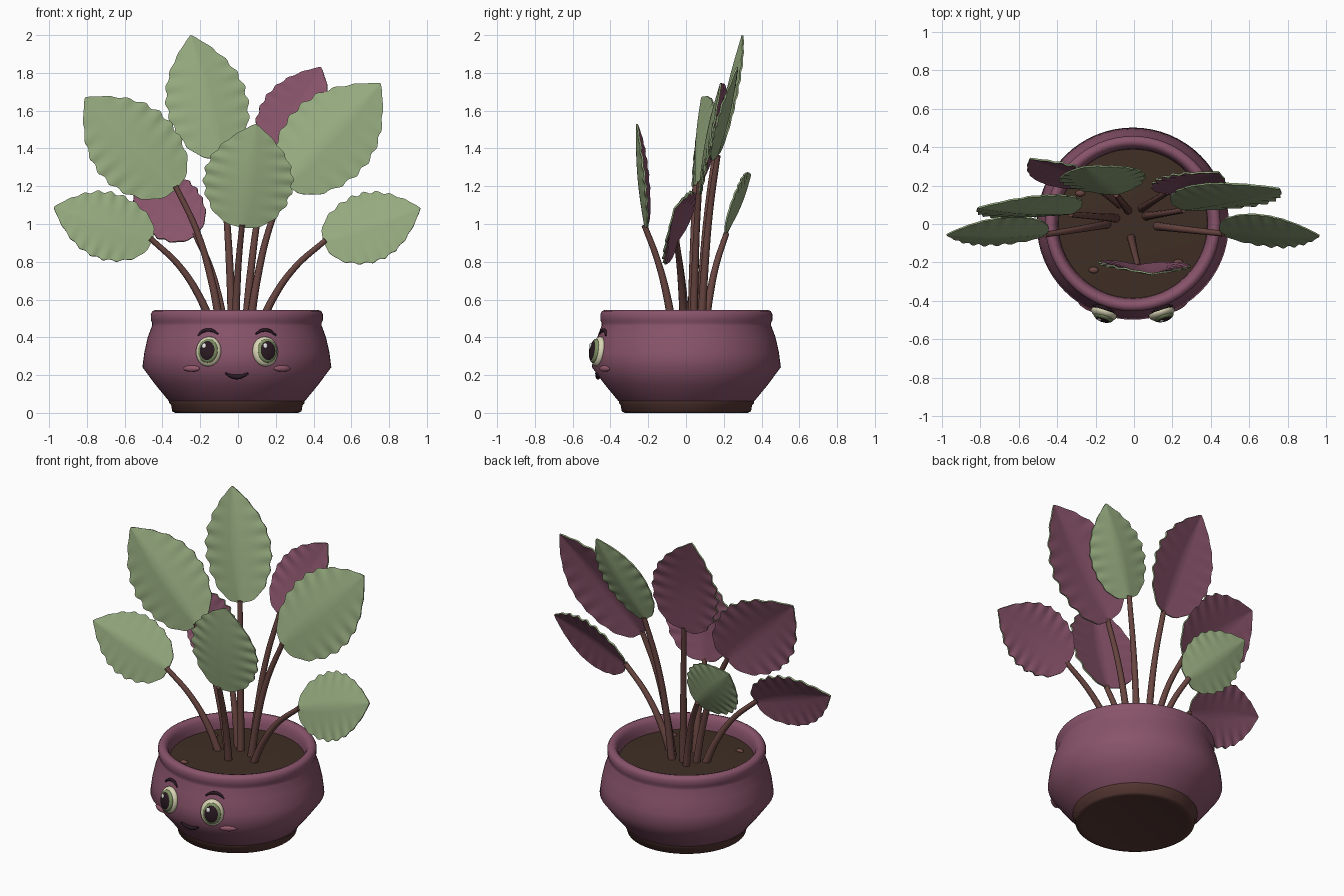
import bpy, bmesh, math
from mathutils import Vector, Matrix

cube = bpy.data.objects.get("Cube")
if cube:
    bpy.data.objects.remove(cube)


def material(name, rgb):
    m = bpy.data.materials.new(name)
    m.use_nodes = True
    m.diffuse_color = (*rgb, 1)
    m.node_tree.nodes["Principled BSDF"].inputs["Base Color"].default_value = (*rgb, 1)
    return m


plum = material("plum", (.25, .088, .145))
green = material("leaf green", (.30, .40, .21))
stem_brown = material("stem brown", (.14, .06, .052))
soil_brown = material("soil brown", (.05, .028, .018))
foot_brown = material("foot brown", (.09, .038, .032))
cream = material("cream", (.68, .65, .45))
iris_green = material("iris green", (.20, .27, .12))
dark = material("dark", (.022, .01, .015))
blush = material("blush pink", (.30, .10, .15))
white = material("white", (.9, .9, .88))

CENTRE = Vector((-.006, .002, 0))


def smooth(ob, angle):
    bpy.ops.object.select_all(action='DESELECT')
    ob.select_set(True)
    bpy.context.view_layer.objects.active = ob
    bpy.ops.object.shade_smooth_by_angle(angle=math.radians(angle))


def finish(name, bm, mats, angle=70):
    me = bpy.data.meshes.new(name)
    bm.to_mesh(me)
    bm.free()
    for m in mats:
        me.materials.append(m)
    ob = bpy.data.objects.new(name, me)
    bpy.context.collection.objects.link(ob)
    smooth(ob, angle)
    return ob


def lathe(name, profile, mat):
    bm = bmesh.new()
    vs = [bm.verts.new((r, 0, z)) for r, z in profile]
    es = [bm.edges.new(p) for p in zip(vs, vs[1:])]
    bmesh.ops.spin(bm, geom=vs + es, cent=(0, 0, 0), axis=(0, 0, 1),
                   angle=math.tau, steps=64, use_duplicate=False)
    bmesh.ops.remove_doubles(bm, verts=bm.verts, dist=.0004)
    bmesh.ops.recalc_face_normals(bm, faces=bm.faces)
    bmesh.ops.translate(bm, verts=bm.verts, vec=CENTRE)
    finish(name, bm, [mat])


def blob(name, matrix, size, mat, segments=24):
    bm = bmesh.new()
    bmesh.ops.create_uvsphere(bm, u_segments=segments, v_segments=segments // 2, radius=1)
    bm.transform(matrix @ Matrix.Diagonal((*size, 1)))
    finish(name, bm, [mat])


def tube(name, points, radii, mat):
    cu = bpy.data.curves.new(name, 'CURVE')
    cu.dimensions = '3D'
    cu.bevel_depth = 1
    cu.bevel_resolution = 3
    cu.resolution_u = 10
    cu.use_fill_caps = True
    sp = cu.splines.new('BEZIER')
    sp.bezier_points.add(len(points) - 1)
    for bp, p, r in zip(sp.bezier_points, points, radii):
        bp.co, bp.radius = p, r
        bp.handle_left_type = bp.handle_right_type = 'AUTO'
    cu.materials.append(mat)
    bpy.context.collection.objects.link(bpy.data.objects.new(name, cu))


# Pot, foot and soil
wall = [(.362, .065), (.432, .15), (.5, .242), (.49, .32), (.472, .4), (.449, .462)]
rim = [(.448, .475), (.455, .49), (.456, .522), (.447, .539), (.428, .546),
       (.41, .54), (.398, .52), (.39, .49), (.386, .44)]
lathe("pot", [(0, .055), (.345, .055)] + wall + rim, plum)
lathe("pot_foot", [(0, .012), (.26, .012), (.3, .003), (.325, 0), (.342, .008),
                   (.348, .042), (.358, .052), (.358, .066)], foot_brown)
lathe("soil", [(0, .472), (.2, .47), (.392, .46), (.392, .44)], soil_brown)
for i, (x, y) in enumerate([(-.21, -.24), (.23, -.2), (-.28, .16)]):
    blob(f"pebble_{i}", Matrix.Translation((x, y, .465)), (.026, .017, .012), stem_brown, 12)


# Face, laid on the pot wall
def on_wall(x, z, lift=0.0):
    for (r0, z0), (r1, z1) in zip(wall, wall[1:]):
        if z0 <= z <= z1:
            r = r0 + (r1 - r0) * (z - z0) / (z1 - z0) + lift
            return CENTRE + Vector((x, -math.sqrt(r * r - x * x), z))


def wall_frame(x, z, tilt=0.0):
    yaw = math.asin(x / .48)
    return (Matrix.Translation(on_wall(x, z)) @ Matrix.Rotation(yaw, 4, 'Z')
            @ Matrix.Rotation(tilt, 4, 'X'))


for side, s in (("right", -1), ("left", 1)):
    eye = wall_frame(.15 * s, .325, -.15)
    blob(f"{side}_eye_white", eye, (.07, .036, .08), cream)
    for part, size, off, mat in (
            ("iris", (.054, .022, .064), (.004, -.022, 0), iris_green),
            ("pupil", (.046, .02, .056), (.004, -.027, 0), dark),
            ("glint", (.012, .006, .014), (-.012, -.044, .024), white)):
        blob(f"{side}_{part}", eye @ Matrix.Translation(off), size, mat)
    blob(f"{side}_cheek", wall_frame(.24 * s, .235), (.05, .014, .017), blush)
    brow = [on_wall(s * bx, bz, .006) for bx, bz in
            ((.1, .418), (.135, .437), (.175, .434), (.207, .41))]
    tube(f"{side}_brow", brow, (.004, .009, .009, .004), dark)
smile = [on_wall(k * .06, .19 + .02 * k * k, .006) for k in (-1, -.5, 0, .5, 1)]
tube("mouth", smile, (.005, .01, .013, .01, .005), dark)


# Leaves: green upper side folded down from the midrib, plum underside, scalloped margin
def leaf(name, base, tip, normal, width):
    length = (tip - base).length
    axis = (tip - base).normalized()
    n = Vector(normal)
    n = (n - axis * n.dot(axis)).normalized()
    across = n.cross(axis)
    nu, nv, lobes = 64, 12, 8
    bm = bmesh.new()
    rows = []
    for i in range(nu + 1):
        t = i / nu
        belly = math.sin(math.pi * t)
        half = width / 2 * max(0, math.sin(math.pi * t ** .82)) ** (.5 + .35 * t)
        wave = math.cos(math.tau * lobes * t)
        row = []
        for j in range(nv + 1):
            v = 2 * j / nv - 1
            a = abs(v)
            d = v * half * (1 + .035 * wave * a ** 3)
            lift = belly * (.015 + .005 * wave * a ** 3) - .18 * abs(d)
            along = length * (t + .02 * a * a * belly)
            row.append(bm.verts.new(base + axis * along + across * d + n * lift))
        rows.append(row)
    for r0, r1 in zip(rows, rows[1:]):
        for j in range(nv):
            bm.faces.new((r0[j], r1[j], r1[j + 1], r0[j + 1]))
    bmesh.ops.remove_doubles(bm, verts=bm.verts, dist=.0005)
    ob = finish(name, bm, [green, plum])
    mod = ob.modifiers.new("thickness", 'SOLIDIFY')
    mod.thickness, mod.offset = .009, -1
    mod.material_offset = 1
    bpy.ops.object.modifier_apply(modifier=mod.name)
    smooth(ob, 50)


# name, root on soil, leaf base, leaf tip, upper side direction, width
plants = [
    ("top", (-.03, .07), (-.09, .15, 1.355), (-.25, .295, 2.0), (.08, -1, .2), .43),
    ("upper_right", (-.09, .03), (-.32, .05, 1.19), (-.81, .08, 1.67), (.15, -1, .2), .47),
    ("upper_left", (.06, .04), (.25, .07, 1.21), (.755, .18, 1.745), (-.05, -1, .25), .48),
    ("lower_right", (-.13, .0), (-.45, -.055, .92), (-.975, -.06, 1.09), (.1, -1, .4), .38),
    ("lower_left", (.11, -.01), (.45, -.05, .91), (.965, -.065, 1.085), (-.1, -1, .45), .4),
    ("front", (-.015, -.07), (.02, -.22, .98), (.095, -.265, 1.53), (-.04, -1, -.08), .47),
    ("back_left", (.04, .08), (.17, .165, 1.35), (.44, .275, 1.83), (.15, 1, -.25), .36),
    ("back_right", (-.07, .1), (-.22, .21, .94), (-.54, .345, 1.26), (.1, 1, -.35), .35),
]
for name, root, base, tip, up, width in plants:
    start, end, point = Vector((*root, .44)), Vector(base), Vector(tip)
    path = [start]
    for rise, bend in ((.35, .22), (.7, .56)):
        p = start.lerp(end, bend)
        p.z = start.z + (end.z - start.z) * rise
        path.append(p)
    path.append(end + (point - end).normalized() * .015)
    tube(f"{name}_stem", path, (.023, .02, .017, .015), stem_brown)
    leaf(f"{name}_leaf", end, point, up, width)
